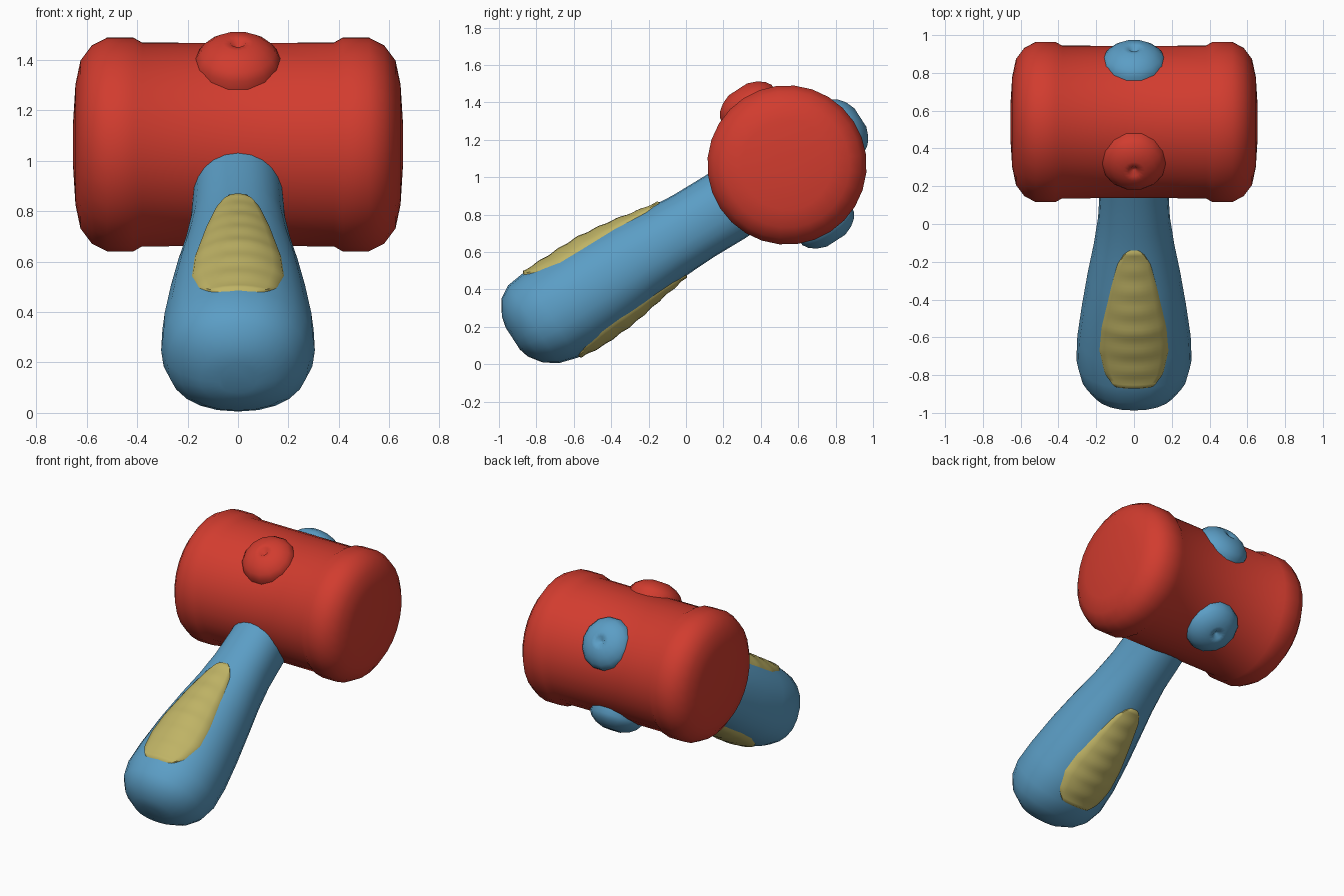
import bpy, bmesh, math
from mathutils import Vector

if "Cube" in bpy.data.objects:
    bpy.data.objects.remove(bpy.data.objects["Cube"])

CENTRE = Vector((0, 0.54, 1.065))        # middle of the hammer head
SIDE = Vector((1, 0, 0))
ALONG = Vector((0, 0.84, 0.545)).normalized()   # from grip towards head
UP = Vector((0, -0.545, 0.84)).normalized()     # upper face of the grip


def material(name, rgb):
    m = bpy.data.materials.new(name)
    m.diffuse_color = (*rgb, 1)
    m.use_nodes = True
    m.node_tree.nodes["Principled BSDF"].inputs["Base Color"].default_value = m.diffuse_color
    return m


RED = material("red", (0.64, 0.045, 0.028))
BLUE = material("blue", (0.105, 0.34, 0.56))
YELLOW = material("mustard yellow", (0.52, 0.45, 0.13))


def build(name, rows, mat, closed, angle=50, caps=False):
    """Skin a list of point rows into a smooth surface."""
    bm = bmesh.new()
    vs = [[bm.verts.new(p) for p in row] for row in rows]
    n = len(rows[0])
    for a, b in zip(vs, vs[1:]):
        for i in range(n if closed else n - 1):
            j = (i + 1) % n
            bm.faces.new((a[i], a[j], b[j], b[i]))
    if caps:
        bm.faces.new(vs[0])
        bm.faces.new(vs[-1])
    bmesh.ops.remove_doubles(bm, verts=bm.verts, dist=1e-5)
    bmesh.ops.recalc_face_normals(bm, faces=bm.faces)
    me = bpy.data.meshes.new(name)
    bm.to_mesh(me)
    bm.free()
    me.materials.append(mat)
    ob = bpy.data.objects.new(name, me)
    bpy.context.collection.objects.link(ob)
    bpy.ops.object.select_all(action='DESELECT')
    ob.select_set(True)
    bpy.context.view_layer.objects.active = ob
    bpy.ops.object.shade_smooth_by_angle(angle=math.radians(angle))
    return ob


def revolve(name, profile, axis, e1, mat, segs, caps=True):
    """Turn (distance along axis, radius) pairs around an axis through CENTRE."""
    e2 = axis.cross(e1)
    rows = []
    for d, r in profile:
        rows.append([CENTRE + axis * d + r * (e1 * math.cos(a) + e2 * math.sin(a))
                     for a in (2 * math.pi * i / segs for i in range(segs))])
    return build(name, rows, mat, True, caps=caps)


def lerp(table, t):
    """Interpolate the columns of a table that is sorted by its first column."""
    for a, b in zip(table, table[1:]):
        if t <= b[0]:
            k = max(0, (t - a[0]) / (b[0] - a[0]))
            return [p + (q - p) * k for p, q in zip(a[1:], b[1:])]
    return list(table[-1][1:])


# Head: barrel with a raised rounded collar at both ends
half = [(0.38, 0.406), (0.415, 0.426), (0.52, 0.426), (0.58, 0.395),
        (0.625, 0.335), (0.645, 0.24), (0.655, 0.08)]
revolve("hammer_head", [(-d, r) for d, r in reversed(half)] + [(0, 0.405)] + half,
        SIDE, UP, RED, 28)

# Knobs: dimpled domes on the three free sides of the barrel
dome = [(0.36, 0.172), (0.405, 0.168), (0.435, 0.148), (0.462, 0.112),
        (0.482, 0.06), (0.48, 0.03), (0.455, 0.008)]
for name, axis, mat, sink in (("top_knob", UP, RED, 0),
                              ("bottom_knob", -UP, BLUE, 0),
                              ("back_knob", ALONG, BLUE, 0.015)):
    revolve(name, [(d - sink, r) for d, r in dome], axis, SIDE, mat, 14)

# Handle stations: position along the axis, half width, upper and lower depth
STATIONS = [(-1.735, 0.07, 0.09, 0.05), (-1.72, 0.15, 0.15, 0.105),
            (-1.67, 0.23, 0.232, 0.175), (-1.60, 0.28, 0.272, 0.225),
            (-1.50, 0.305, 0.283, 0.255), (-1.35, 0.30, 0.275, 0.26),
            (-1.15, 0.275, 0.268, 0.245), (-0.95, 0.245, 0.242, 0.218),
            (-0.77, 0.213, 0.212, 0.203), (-0.60, 0.19, 0.196, 0.20),
            (-0.40, 0.18, 0.19, 0.207), (-0.25, 0.18, 0.19, 0.205)]
POWER = 2.2


def place(t, x, n):
    return CENTRE + SIDE * x + ALONG * t + UP * n


def rounded(v):
    return math.copysign(abs(v) ** (2 / POWER), v)


rings = []
for t, w, top, bottom in STATIONS:
    ring = []
    for i in range(24):
        a = 2 * math.pi * i / 24
        s = rounded(math.sin(a))
        ring.append(place(t, w * rounded(math.cos(a)), s * (top if s > 0 else bottom)))
    rings.append(ring)
build("handle", rings, BLUE, True, caps=True)

# Grip pads: egg-shaped ribbed plates on the upper and lower handle faces
OUTLINE = [(0, 0.07), (0.03, 0.115), (0.1, 0.16), (0.25, 0.187), (0.42, 0.176),
           (0.7, 0.128), (0.88, 0.09), (0.96, 0.055), (1, 0.01)]
ACROSS = [-1, -0.95, -0.75, -0.5, -0.25, 0, 0.25, 0.5, 0.75, 0.95, 1]


def grip_pad(name, face, start, end):
    rows = []
    steps = 44
    for i in range(steps + 1):
        s = i / steps
        t = start + (end - start) * s
        w, top, bottom = lerp(STATIONS, t)
        half_w = lerp(OUTLINE, s)[0]
        rib = 0.005 * (0.5 + 0.5 * math.cos(s * 2 * math.pi * 7))
        row = []
        for u in ACROSS:
            x = u * half_w
            base = (top if face > 0 else bottom) * (1 - (x / w) ** POWER if x > 0 else
                                                    1 - (-x / w) ** POWER) ** (1 / POWER)
            edge = abs(u) == 1 or i in (0, steps)
            lift = -0.012 if edge else 0.006 + (0.013 * math.sin(math.pi * s) + rib) * (1 - u * u)
            row.append(place(t, x, face * (base + lift)))
        rows.append(row)
    build(name, rows, YELLOW, False, angle=60)


grip_pad("upper_grip_pad", 1, -1.51, -0.67)
grip_pad("lower_grip_pad", -1, -1.50, -0.76)
